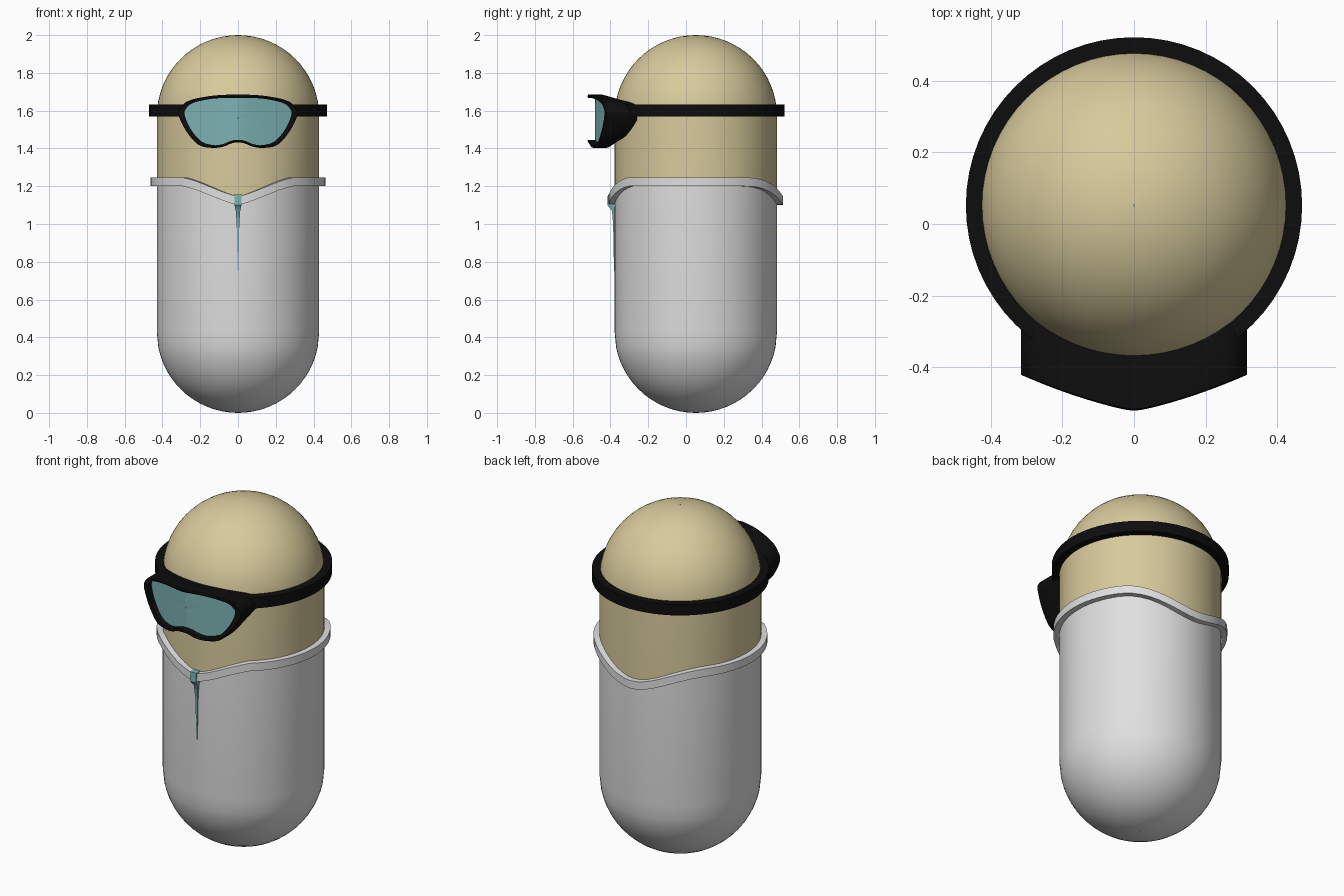
import bpy, bmesh
from math import sin, cos, pi, sqrt, radians

if "Cube" in bpy.data.objects:
    bpy.data.objects.remove(bpy.data.objects["Cube"])

CY = 0.052      # body axis
R = 0.43        # body radius
SEG = 64


def material(name, rgb):
    m = bpy.data.materials.new(name)
    m.use_nodes = True
    m.diffuse_color = (*rgb, 1)
    m.node_tree.nodes["Principled BSDF"].inputs["Base Color"].default_value = (*rgb, 1)
    return m


skin = material("tan skin", (0.68, 0.59, 0.33))
white = material("white cloth", (0.74, 0.74, 0.74))
black = material("black rubber", (0.004, 0.004, 0.004))
teal = material("teal glass", (0.2, 0.44, 0.45))


def loft(name, rings, mat, cap=False, loop=False, angle=35):
    """Skin a list of equal-length point rings."""
    bm = bmesh.new()
    rows = [[bm.verts.new(p) for p in ring] for ring in rings]
    pairs = list(zip(rows, rows[1:]))
    if loop:
        pairs.append((rows[-1], rows[0]))
    for a, b in pairs:
        for i in range(len(a)):
            j = (i + 1) % len(a)
            bm.faces.new((a[i], a[j], b[j], b[i]))
    if cap:
        bm.faces.new(rows[0])
        bm.faces.new(rows[-1])
    bmesh.ops.recalc_face_normals(bm, faces=bm.faces)
    mesh = bpy.data.meshes.new(name)
    bm.to_mesh(mesh)
    bm.free()
    mesh.materials.append(mat)
    obj = bpy.data.objects.new(name, mesh)
    bpy.context.collection.objects.link(obj)
    bpy.ops.object.select_all(action='DESELECT')
    obj.select_set(True)
    bpy.context.view_layer.objects.active = obj
    bpy.ops.object.shade_smooth_by_angle(angle=radians(angle))
    return obj


def circle(r, z):
    """Ring round the body axis; z may be a function of the angle."""
    ring = []
    for i in range(SEG):
        a = 2 * pi * i / SEG
        ring.append((r * cos(a), CY + r * sin(a), z(a) if callable(z) else z))
    return ring


def neckline(offset):
    """Collar height: level at the sides, dipping at front and back."""
    def height(a):
        x = abs(cos(a)) * 0.46
        if sin(a) < 0:
            t = max(0, 1 - x / 0.29)
            dip = 0.6 * t + 0.4 * t * t * (3 - 2 * t)
        else:
            t = max(0, 1 - x / 0.38)
            dip = t * t * (3 - 2 * t)
        return 1.2 + offset - 0.1 * dip
    return height


# Head: straight neck and round dome
arc = [pi / 2 * k / 16 for k in range(17)]
dome = [circle(max(R * cos(t), 0.002), 1.57 + R * sin(t)) for t in arc]
loft("head", [circle(R, neckline(0.02))] + dome, skin, cap=False)

# Suit: tube with a rounded base
base = [circle(max(R * cos(t), 0.002), R - R * sin(t)) for t in arc if R * sin(t) >= 0.08 or t == 0]
loft("suit", [circle(R, neckline(0.02))] + base, white)

# Collar band following the neckline
loft("collar", [circle(0.42, neckline(0)), circle(0.462, neckline(0)),
                circle(0.462, neckline(0.046)), circle(0.42, neckline(0.046))], white, loop=True)

# Goggle strap
loft("goggle_strap", [circle(0.42, 1.57), circle(0.47, 1.57),
                      circle(0.47, 1.633), circle(0.42, 1.633)], black, loop=True)

# Goggle outlines, right half from top centre to nose notch
OUTER = [(0, 1.685), (0.127, 1.68), (0.25, 1.657), (0.3, 1.622), (0.315, 1.58), (0.285, 1.51),
         (0.24, 1.447), (0.195, 1.412), (0.127, 1.403), (0.075, 1.41), (0.035, 1.427), (0, 1.432)]
INNER = [(0, 1.668), (0.127, 1.664), (0.235, 1.642), (0.274, 1.612), (0.283, 1.58), (0.258, 1.515),
         (0.22, 1.462), (0.185, 1.432), (0.127, 1.417), (0.08, 1.423), (0.037, 1.44), (0, 1.446)]


def smooth_outline(half, steps=4):
    """Mirror the half outline and round it with a Catmull-Rom curve."""
    pts = half + [(-x, z) for x, z in half[-2:0:-1]]
    n, out = len(pts), []
    for i in range(n):
        p = [pts[(i + k) % n] for k in (-1, 0, 1, 2)]
        for s in range(steps):
            t = s / steps
            out.append(tuple(0.5 * (2 * b + (c - a) * t + (2 * a - 5 * b + 4 * c - d) * t * t
                                    + (3 * b - a - 3 * c + d) * t ** 3)
                             for a, b, c, d in zip(*p)))
    return out


def front(x):
    """Swept-back face of the goggles."""
    return -0.526 + 0.22 * sqrt(x * x + 0.0004) + 0.35 * x * x


def back(x):
    return min(-0.26, CY - sqrt(0.415 ** 2 - x * x))


outer, inner = smooth_outline(OUTER), smooth_outline(INNER)
loft("goggle_frame", [
    [(x, back(x), 1.6 + (z - 1.6) * 0.7) for x, z in outer],
    [(x, 0.55 * front(x) + 0.45 * back(x), z) for x, z in outer],
    [(x, front(x) + 0.004, z) for x, z in outer],
    [(x, front(x), 0.5 * z + 0.5 * w) for (x, z), (v, w) in zip(outer, inner)],
    [(x, front(x) + 0.004, z) for x, z in inner],
    [(x, front(x) + 0.05, z) for x, z in inner],
], black, loop=True, angle=40)

# Lens: shrinking loops set back inside the frame
lens_rings = []
for s in (1, 0.85, 0.7, 0.5, 0.3, 0.1, 0.01):
    lens_rings.append([(x * s, front(x * s) + 0.04, 1.56 + (z - 1.56) * s) for x, z in inner])
lens = loft("goggle_lens", lens_rings, teal, angle=60)
for p in lens.data.polygons:
    if p.normal.y > 0:
        lens.data.flip_normals()
        break

# Zip: pull on the collar and a tapering line down the suit
zip_rings = []
for z, w, y in ((1.155, 0.02, -0.414), (1.1, 0.018, -0.416), (1.07, 0.012, -0.392),
                (1.0, 0.007, -0.386), (0.75, 0.002, -0.381)):
    zip_rings.append([(-w, y, z), (w, y, z), (w, -0.36, z), (-w, -0.36, z)])
loft("zip", zip_rings, teal, cap=True)
